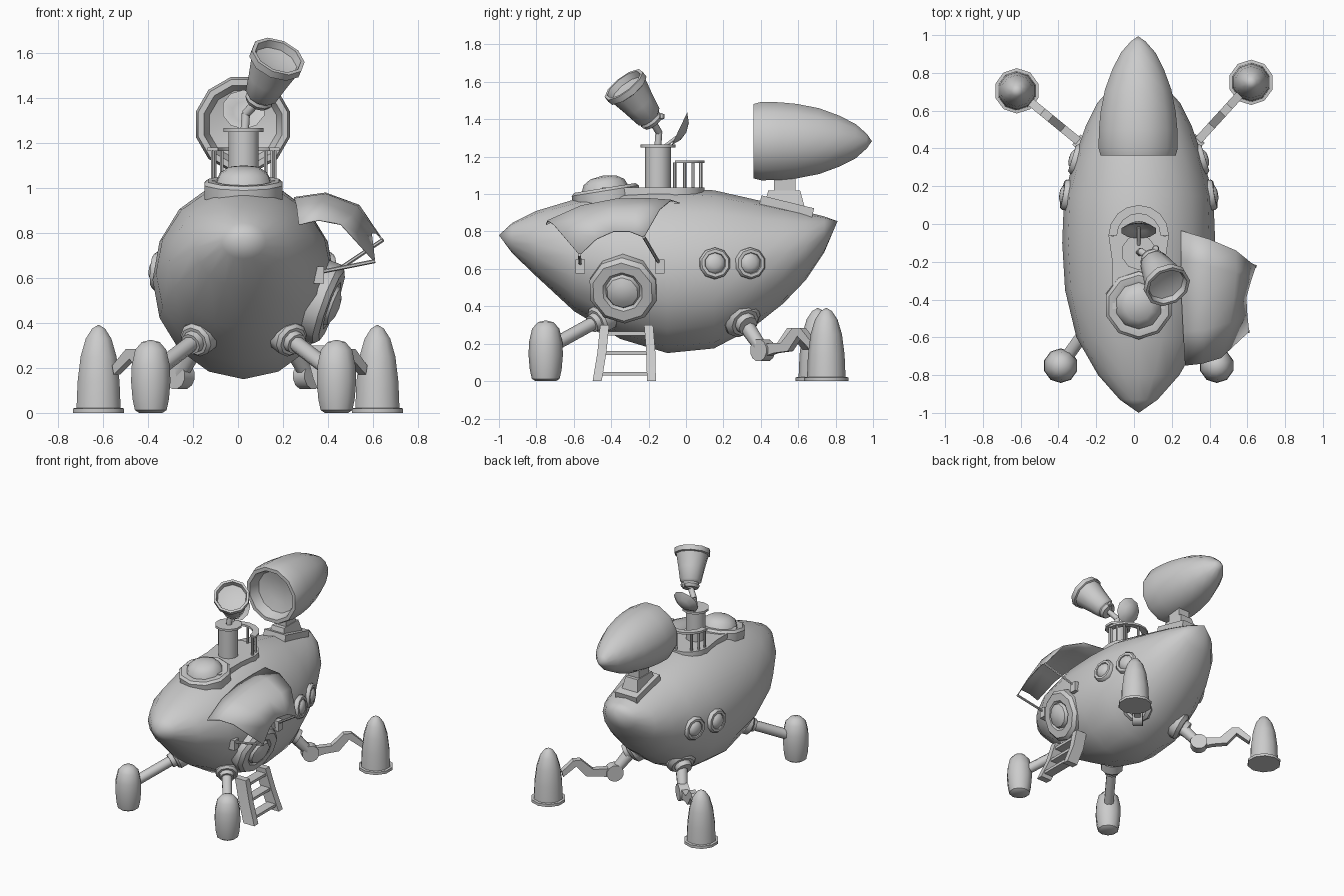
import bpy, math
from mathutils import Vector, Matrix

if "Cube" in bpy.data.objects:
    bpy.data.objects.remove(bpy.data.objects["Cube"])

CX = 0.025  # centre line of the hull


def make(name, verts, faces, angle=40, mat=None):
    me = bpy.data.meshes.new(name)
    me.from_pydata([tuple(v) for v in verts], [], faces)
    ob = bpy.data.objects.new(name, me)
    bpy.context.collection.objects.link(ob)
    if mat:
        me.transform(mat)
    bpy.ops.object.select_all(action='DESELECT')
    ob.select_set(True)
    bpy.context.view_layer.objects.active = ob
    bpy.ops.object.mode_set(mode='EDIT')
    bpy.ops.mesh.select_all(action='SELECT')
    bpy.ops.mesh.normals_make_consistent(inside=False)
    bpy.ops.object.mode_set(mode='OBJECT')
    bpy.ops.object.shade_smooth_by_angle(angle=math.radians(angle))
    return ob


def skin(rings):
    """Faces between rings of vertices; one-vertex rings are tips."""
    verts, faces, idx = [], [], []
    for r in rings:
        idx.append(list(range(len(verts), len(verts) + len(r))))
        verts += r
    n = max(len(r) for r in rings)
    for a, b in zip(idx, idx[1:]):
        for i in range(n):
            q = [a[i % len(a)], a[(i + 1) % len(a)], b[(i + 1) % len(b)], b[i % len(b)]]
            faces.append(list(dict.fromkeys(q)))
    for k in (idx[0], idx[-1]):
        if len(k) > 1:
            faces.append(k)
    return verts, faces


def lathe(name, prof, loc, axis=(0, 0, 1), n=10, angle=40):
    """Revolve (radius, height) points about an axis starting at loc."""
    rings = []
    for r, h in prof:
        m = n if r > 0 else 1
        rings.append([Vector((r * math.cos(2 * math.pi * (i + .5) / n),
                              r * math.sin(2 * math.pi * (i + .5) / n), h)) for i in range(m)])
    rot = Vector(axis).to_track_quat('Z', 'Y').to_matrix().to_4x4()
    return make(name, *skin(rings), angle, Matrix.Translation(loc) @ rot)


def rod(name, a, b, r0, r1=None, n=8):
    d = Vector(b) - Vector(a)
    return lathe(name, [(r0, 0), (r1 or r0, d.length)], a, d, n, 50)


def prism(name, pts, h0, h1, mat=None):
    rings = [[Vector((x, y, h)) for x, y in pts] for h in (h0, h1)]
    return make(name, *skin(rings), 30, mat)


# Hull: elliptical sections (y, half width, bottom, top)
SEC = [(-1, 0, .78, .78), (-.93, .1, .685, .845), (-.8, .215, .56, .91), (-.6, .33, .375, .97),
       (-.35, .39, .225, 1.02), (-.1, .405, .15, 1.035), (.15, .395, .175, 1.02), (.35, .34, .28, .975),
       (.52, .28, .415, .935), (.64, .22, .54, .905), (.74, .13, .69, .88), (.81, 0, .855, .855)]
rings = []
for y, w, b, t in SEC:
    m = 16 if w else 1
    rings.append([Vector((CX + w * math.cos(i * math.pi / 8), y,
                          (b + t) / 2 + (t - b) / 2 * math.sin(i * math.pi / 8))) for i in range(m)])
make("hull", *skin(rings), 60)


def hull_point(y, z, s):
    for p, q in zip(SEC, SEC[1:]):
        if p[0] <= y <= q[0]:
            f = (y - p[0]) / (q[0] - p[0])
            w, b, t = [p[k] + f * (q[k] - p[k]) for k in (1, 2, 3)]
            u = (z - (b + t) / 2) / ((t - b) / 2)
            return Vector((CX + s * w * math.sqrt(max(0, 1 - u * u)), y, z))


def hull_normal(y, z, s, e=.03):
    dy = hull_point(y + e, z, s) - hull_point(y - e, z, s)
    dz = hull_point(y, z + e, s) - hull_point(y, z - e, s)
    return dy.cross(dz) * s


# Portholes on both sides, hatch on the right
for s in (-1, 1):
    for y in (.155, .345):
        lathe("porthole", [(.085, -.04), (.085, .0), (.075, .012), (.058, .012), (.055, .004),
                           (.045, .017), (.025, .026), (0, .028)],
              hull_point(y, .63, s), hull_normal(y, .63, s))
lathe("hatch", [(.187, -.06), (.187, .012), (.165, .035), (.11, .035), (.095, .022), (.085, .045),
                (.05, .062), (0, .07)], (.385, -.335, .488), (.93, -.12, -.34))

# Front legs with capsule feet
for s in (-1, 1):
    a, b = Vector((CX + s * .205, -.46, .33)), Vector((CX + s * .413, -.75, .17))
    lathe("front_leg_collar", [(.08, -.05), (.08, .015), (.066, .03), (.052, .03), (.048, .06), (0, .06)], a, b - a)
    rod("front_leg_arm", a, b, .036)
    lathe("front_foot", [(0, 0), (.055, 0), (.074, .012), (.085, .06), (.092, .14), (.089, .21), (.073, .28),
                         (.042, .315), (0, .325)], (b.x, b.y, 0))

# Rear legs: collar, strut, knuckle, bent arm, bell foot
for s, fx, fy in ((-1, -.62, .705), (1, .62, .75)):
    a, k = Vector((CX + s * .195, .3, .33)), Vector((CX + s * .285, .41, .165))
    lathe("rear_leg_collar", [(.105, -.06), (.105, .01), (.08, .035), (.06, .035), (.055, .07), (0, .07)],
          a, Vector((s * .2, .13, -.14)))
    rod("rear_leg_strut", a, k, .045, .035)
    d = Vector((fx - k.x, fy - k.y, 0)).normalized()
    side = Vector((0, 0, 1)).cross(d)
    lathe("rear_leg_knuckle", [(.06, -.035), (.06, .035)], k, side, 12)
    mat = Matrix((d, (0, 0, 1), side)).transposed().to_4x4()
    mat.translation = (k.x, k.y, 0)
    prism("rear_leg_arm", [(0, .2), (.15, .205), (.235, .285), (.29, .285), (.37, .21), (.36, .17),
                           (.27, .24), (.2, .16), (.1, .15), (0, .125)], -.022, .022, mat)
    lathe("rear_foot", [(0, 0), (.12, 0), (.12, .02), (.103, .022), (.098, .14), (.084, .25), (.06, .33),
                        (.03, .375), (0, .392)], (fx, fy, 0))

# Ladder below the hatch
for yt, yb in ((-.435, -.475), (-.2, -.185)):
    rings = [[Vector((x + dx, y + dy, z)) for dx, dy in ((-.045, -.024), (.045, -.024), (.045, .024), (-.045, .024))]
             for x, y, z in ((.34, yt, .30), (.38, (yt + yb) / 2 + .005, .15), (.44, yb, 0))]
    make("ladder_rail", *skin(rings), 20)
for x, z, w in ((.35, .255, .12), (.38, .15, .13), (.425, .04, .14)):
    prism("ladder_rung", [(x - .035, -.322 - w), (x + .035, -.322 - w), (x + .035, -.322 + w),
                          (x - .035, -.322 + w)], z - .01, z + .01)

# Awning: curved sheet lofted through five fore-to-aft stations
PATHS = [[(.27, -.75, .84), (.36, -.74, .86), (.46, -.71, .84), (.61, -.57, .675)],
         [(.26, -.57, .92), (.38, -.56, .94), (.51, -.52, .88), (.60, -.48, .76)],
         [(.25, -.37, .955), (.39, -.38, .975), (.53, -.39, .92), (.595, -.39, .80)],
         [(.25, -.19, .96), (.39, -.22, .98), (.54, -.26, .925), (.62, -.30, .80)],
         [(.25, -.035, .955), (.40, -.08, .97), (.54, -.14, .92), (.645, -.225, .77)]]
make("awning", [p for path in PATHS for p in path],
     [(4 * i + j, 4 * i + j + 1, 4 * i + j + 5, 4 * i + j + 4) for i in range(4) for j in range(3)], 50)
sol = bpy.context.object.modifiers.new("thickness", 'SOLIDIFY')
sol.thickness = .006
for y, tip in ((-.565, PATHS[0][3]), (-.14, PATHS[4][3])):
    p = hull_point(y, .61, 1)
    prism("awning_bracket", [(p.x - .05, y - .025), (p.x + .025, y - .025), (p.x + .025, y + .025),
                             (p.x - .05, y + .025)], .575, .65)
    rod("awning_strut", (p.x, y, .625), tip, .009, n=6)

# Deck, viewing dome and railing
arc = [math.pi * i / 8 for i in range(9)]
deck = [(CX + .16 * math.cos(t), -.06 + .16 * math.sin(t)) for t in arc]
prism("deck", deck + [(CX - .14, -.2), (CX - .14, -.45), (CX + .14, -.45), (CX + .14, -.2)], .96, 1.035)
lathe("dome", [(.182, -.05), (.182, .01), (.165, .025), (.135, .025), (.125, .022), (.11, .057),
               (.07, .082), (0, .092)], (CX, -.43, 1.008), (0, -.16, 1))
rail = [(CX + r * math.cos(t), -.06 + r * math.sin(t)) for r, ts in ((.16, arc), (.115, arc[::-1])) for t in ts]
prism("railing", rail, 1.165, 1.18)
for t in arc[::2] + [arc[1], arc[7]]:
    x, y = CX + .138 * math.cos(t), -.06 + .138 * math.sin(t)
    rod("rail_post", (x, y, 1.03), (x, y, 1.17), .009, n=6)

# Mast with lamp horn and small dish
lathe("mast", [(.07, 1.0), (.07, 1.25), (.093, 1.25), (.093, 1.266), (0, 1.266)], (CX, -.15, 0))
neck = [(CX + .005, -.15, 1.26), (CX + .01, -.145, 1.33), (.09, -.18, 1.39)]
for p, q in zip(neck, neck[1:]):
    rod("horn_neck", p, q, .02)
lathe("horn", [(0, 0), (.055, 0), (.065, .02), (.06, .035), (.075, .05), (.092, .14), (.113, .235), (.125, .24),
               (.125, .275), (.108, .275), (.1, .24), (.07, .232), (0, .225)], (.088, -.175, 1.38), (.095, -.165, .215))
rod("horn_lever", (.07, -.17, 1.385), (.115, -.13, 1.415), .009)
lathe("horn_knob", [(0, -.018), (.015, -.012), (.018, 0), (.015, .012), (0, .018)], (.115, -.13, 1.415), n=8)
lathe("dish", [(0, 0), (.05, .008), (.088, .028), (.097, .028), (.05, -.004), (0, -.014)],
      (CX, -.01, 1.337), (0, -.9, .43))
rod("dish_arm", (CX, -.11, 1.26), (CX, -.015, 1.33), .009)

# Large searchlight housing on its pedestal
lathe("searchlight", [(0, .632), (.04, .605), (.095, .545), (.142, .455), (.182, .35), (.206, .23), (.215, .14),
                      (.217, .04), (.206, 0), (.18, 0), (.17, .03), (.155, .07), (.08, .09), (0, .095)],
      (.022, .362, 1.283), (0, 1, 0), 12)
tilt = Matrix.Translation((CX, .535, .94)) @ Matrix.Rotation(-.24, 4, 'X')
prism("pedestal_base", [(-.09, -.14), (.09, -.14), (.09, .15), (-.09, .15)], -.05, .02, tilt)
rings = [[Vector((CX + sx * w, y0 if sy < 0 else y1, z)) for sx, sy in ((-1, -1), (1, -1), (1, 1), (-1, 1))]
         for w, y0, y1, z in ((.07, .41, .64, .91), (.05, .44, .61, 1.02), (.045, .47, .585, 1.02), (.045, .47, .585, 1.1))]
make("pedestal", *skin(rings), 20)
